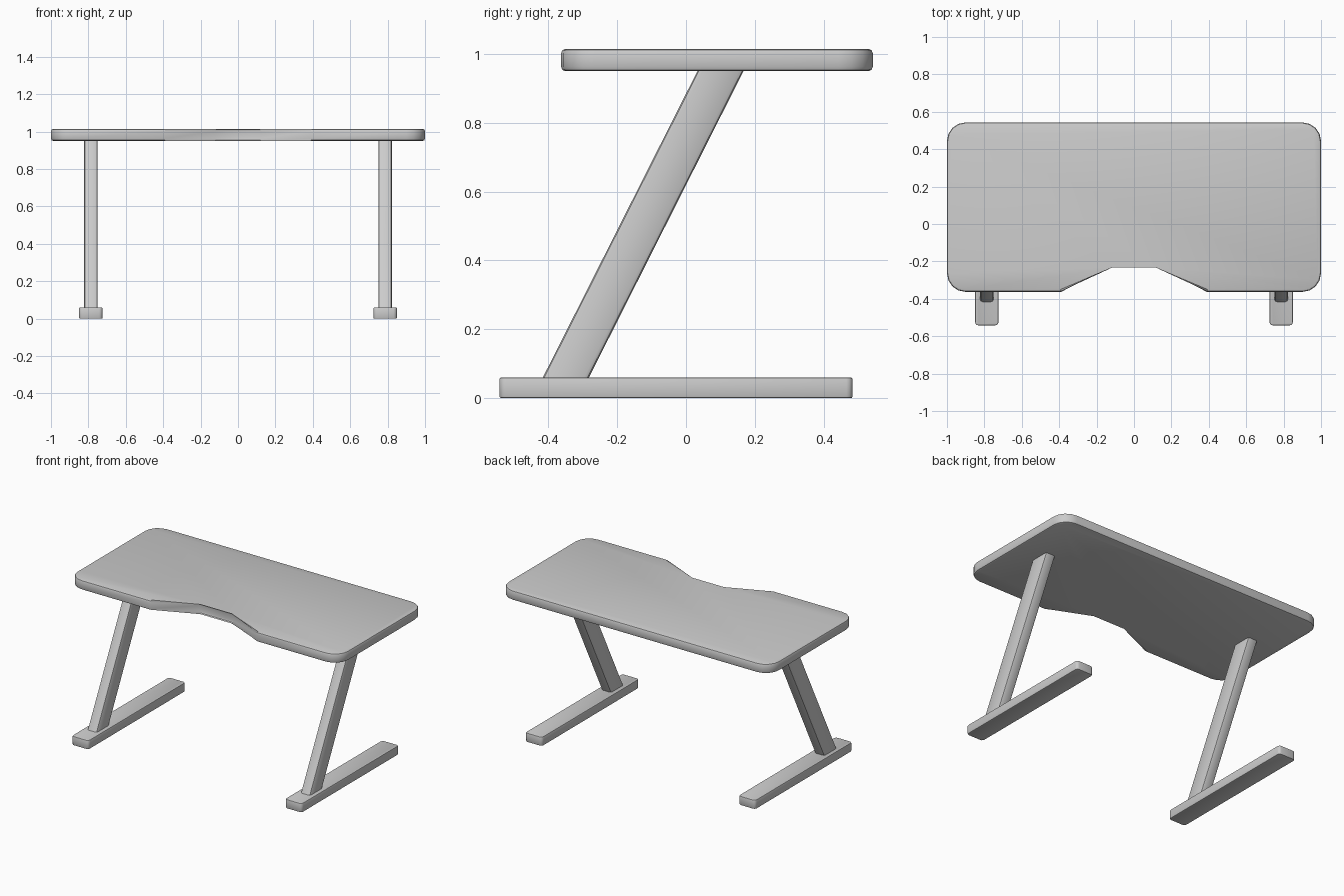
import bpy, bmesh, math
from mathutils import Vector

cube = bpy.data.objects.get("Cube")
if cube:
    bpy.data.objects.remove(cube, do_unlink=True)

GREY = (0.6, 0.6, 0.6, 1.0)
grey = bpy.data.materials.new("plain grey")
grey.use_nodes = True
grey.diffuse_color = GREY
grey.node_tree.nodes["Principled BSDF"].inputs["Base Color"].default_value = GREY


def rounded_outline(points, radii, steps=4):
    """Replace each corner that has a radius with a circular-looking arc."""
    out = []
    for i, (p, r) in enumerate(zip(points, radii)):
        if r == 0:
            out.append(Vector(p))
            continue
        p = Vector(p)
        u = (Vector(points[i - 1]) - p).normalized()
        v = (Vector(points[(i + 1) % len(points)]) - p).normalized()
        for s in range(steps + 1):
            a = s / steps * math.pi / 2
            out.append(p + u * r * (1 - math.sin(a)) + v * r * (1 - math.cos(a)))
    return out


def slab(name, outline, z0, z1, edge, shear=0.0):
    """Extrude an outline upward, optionally leaning it in y, and round its rims."""
    bm = bmesh.new()
    n = len(outline)
    low = [bm.verts.new((p.x, p.y, z0)) for p in outline]
    high = [bm.verts.new((p.x, p.y + shear, z1)) for p in outline]
    caps = [bm.faces.new(low[::-1]), bm.faces.new(high)]
    for i in range(n):
        j = (i + 1) % n
        bm.faces.new((low[i], low[j], high[j], high[i]))
    if edge:
        rims = list({e for f in caps for e in f.edges})
        bmesh.ops.bevel(bm, geom=rims, offset=edge, segments=2, profile=0.5,
                        affect='EDGES', clamp_overlap=True)
    bmesh.ops.recalc_face_normals(bm, faces=bm.faces)
    mesh = bpy.data.meshes.new(name)
    bm.to_mesh(mesh)
    bm.free()
    mesh.materials.append(grey)
    obj = bpy.data.objects.new(name, mesh)
    bpy.context.collection.objects.link(obj)
    bpy.ops.object.select_all(action='DESELECT')
    obj.select_set(True)
    bpy.context.view_layer.objects.active = obj
    bpy.ops.object.shade_smooth_by_angle(angle=math.radians(30))
    return obj


def box_outline(x, half_width, y0, y1, radius, steps):
    pts = [(x - half_width, y0), (x + half_width, y0),
           (x + half_width, y1), (x - half_width, y1)]
    return rounded_outline(pts, [radius] * 4, steps)


# Desk top with a tapered cut-out along the front edge
FRONT, BACK, NOTCH = -0.363, 0.543, -0.22
half = [(0.12, NOTCH), (0.39, FRONT), (1, FRONT), (1, BACK)]
radii = [0, 0, 0.1, 0.1]
points = [(-x, y) for x, y in reversed(half)] + half
slab("desk_top", rounded_outline(points, radii[::-1] + radii), 0.95, 1.015, 0.013)

# Feet and slanted legs
for side, x in (("left", 0.787), ("right", -0.787)):
    slab(side + "_foot", box_outline(x, 0.0625, -0.542, 0.484, 0.018, 3), 0, 0.06, 0.005)
    slab(side + "_leg", box_outline(x, 0.036, -0.417, -0.283, 0.014, 2), 0.058, 0.952, 0, 0.451)
